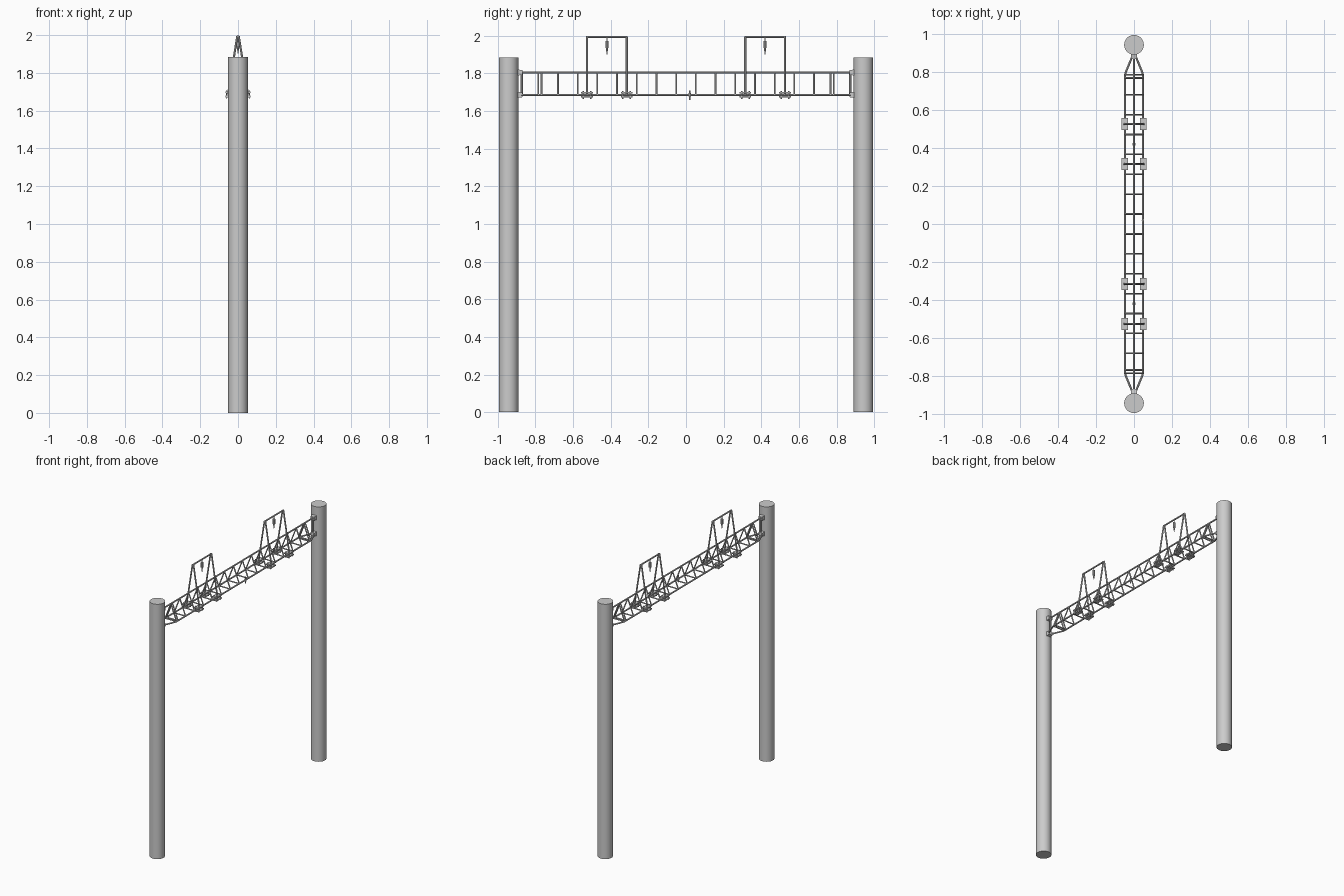
import bpy, bmesh
from mathutils import Vector, Matrix

if "Cube" in bpy.data.objects:
    bpy.data.objects.remove(bpy.data.objects["Cube"])

POST_Y, POST_R, POST_H = 0.943, 0.052, 1.885
LOW, TOP, HALF = 1.686, 1.805, 0.047      # truss chord heights and half width
ROD = 0.0055


def finish(name, bm, smooth=True):
    mesh = bpy.data.meshes.new(name)
    bm.to_mesh(mesh)
    bm.free()
    ob = bpy.data.objects.new(name, mesh)
    bpy.context.collection.objects.link(ob)
    if smooth:
        bpy.ops.object.select_all(action='DESELECT')
        ob.select_set(True)
        bpy.context.view_layer.objects.active = ob
        bpy.ops.object.shade_smooth_by_angle(angle=0.6)
    return ob


def rod(bm, a, b, r=ROD, r2=None, n=8):
    a, b = Vector(a), Vector(b)
    d = b - a
    m = Matrix.Translation((a + b) / 2) @ d.to_track_quat('Z', 'Y').to_matrix().to_4x4()
    bmesh.ops.create_cone(bm, cap_ends=True, segments=n, radius1=r,
                          radius2=r if r2 is None else r2, depth=d.length, matrix=m)


def path(bm, pts, r=ROD):
    for a, b in zip(pts, pts[1:]):
        rod(bm, a, b, r)


def box(bm, c, s):
    m = Matrix.Translation(c) @ Matrix.Diagonal((*s, 1))
    return bmesh.ops.create_cube(bm, size=1, matrix=m)['verts']


# Posts
for s, side in ((-1, "front"), (1, "back")):
    bm = bmesh.new()
    rod(bm, (0, s * POST_Y, 0), (0, s * POST_Y, POST_H), POST_R, n=24)
    finish(side + "_post", bm)

# Long chords: two lower ones pinched at the ends, one straight upper one
bm = bmesh.new()
for x in (-1, 1):
    path(bm, [(x * 0.012, -0.875, LOW), (x * HALF, -0.79, LOW),
              (x * HALF, 0.79, LOW), (x * 0.012, 0.875, LOW)])
rod(bm, (0, -0.875, TOP), (0, 0.875, TOP))
finish("truss_chords", bm)

# Triangular cross frames along the truss
bm = bmesh.new()
stations = [-0.785 + i * 1.57 / 15 for i in range(16)] + [-0.768, 0.768]
for y in stations:
    l, r, t = (-HALF, y, LOW), (HALF, y, LOW), (0, y, TOP)
    path(bm, [l, t, r, l], 0.0045)
finish("truss_cross_frames", bm)

# End brackets, tapering away from the posts, with an upright rod
for s, side in ((-1, "front"), (1, "back")):
    bm = bmesh.new()
    for z in (LOW, TOP):
        for v in box(bm, (0, s * 0.884, z), (0.03, 0.03, 0.034)):
            if abs(v.co.y) < 0.884:
                v.co.z = z + (v.co.z - z) * 0.7
    rod(bm, (0, s * 0.873, LOW), (0, s * 0.873, TOP))
    finish(side + "_end_bracket", bm, False)

# Raised hanger frames with clamps and hanging hooks
for s, side in ((-1, "front"), (1, "back")):
    ys = (s * 0.315, s * 0.526)
    bm = bmesh.new()
    for y in ys:
        for x in (-1, 1):
            rod(bm, (x * 0.053, y, LOW), (x * 0.004, y, 1.995))
    rod(bm, (0, ys[0] - s * 0.005, 1.9945), (0, ys[1] + s * 0.005, 1.9945))
    finish(side + "_hanger_frame", bm)

    bm = bmesh.new()
    for y in ys:
        for x in (-0.049, 0.049):
            for dz in (-0.011, 0.011):
                box(bm, (x, y, LOW + dz), (0.036, 0.062, 0.008))
            for dx in (-0.012, 0.012):
                for dy in (-0.02, 0.02):
                    rod(bm, (x + dx, y + dy, LOW - 0.021),
                        (x + dx, y + dy, LOW + 0.021), 0.004, n=6)
    finish(side + "_clamps", bm, False)

    bm = bmesh.new()
    y = s * 0.42
    rod(bm, (0, y, 1.97), (0, y, 1.995), 0.003)
    rod(bm, (0, y, 1.935), (0, y, 1.972), 0.009)
    rod(bm, (0, y, 1.902), (0, y, 1.936), 0.002, 0.006)
    finish(side + "_hook", bm)

# Small pin on the lower chord
bm = bmesh.new()
rod(bm, (HALF, 0.02, 1.66), (HALF, 0.02, 1.71), 0.003)
rod(bm, (HALF, 0.02, 1.678), (HALF, 0.02, 1.695), 0.007)
finish("chord_pin", bm)
